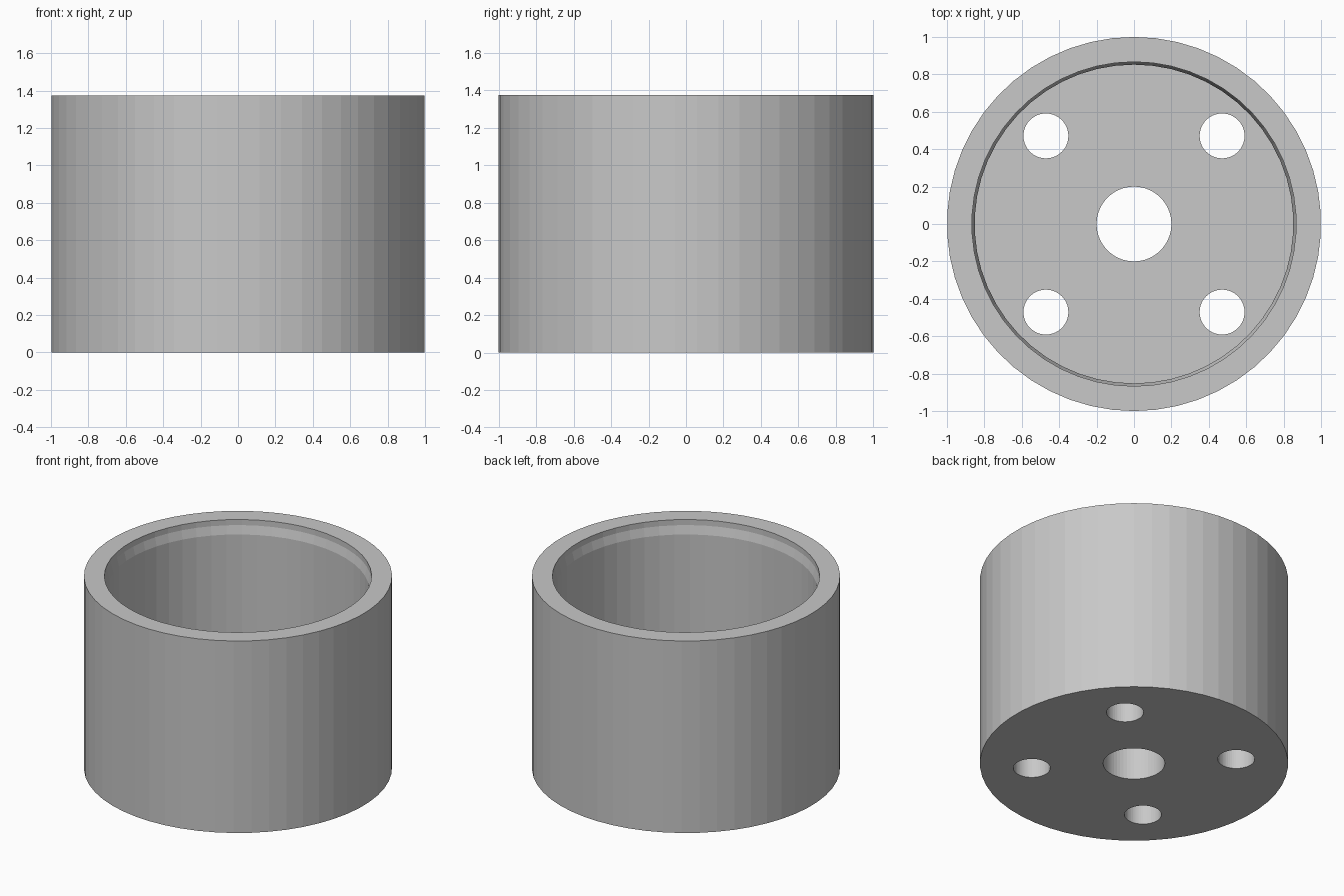
import bpy, bmesh, math
from mathutils import Vector

if "Cube" in bpy.data.objects:
    bpy.data.objects.remove(bpy.data.objects["Cube"])

SEGMENTS = 54
HEIGHT = 1.375
FLOOR = 0.30

grey = bpy.data.materials.new("light grey")
grey.diffuse_color = (0.58, 0.58, 0.58, 1)
grey.use_nodes = True
grey.node_tree.nodes["Principled BSDF"].inputs["Base Color"].default_value = grey.diffuse_color


def lathe(name, profile):
    """Turn a (radius, z) profile around the z axis into a closed solid."""
    bm = bmesh.new()
    verts = [bm.verts.new((0, -r, z)) for r, z in profile]
    edges = [bm.edges.new(pair) for pair in zip(verts, verts[1:])]
    bmesh.ops.spin(bm, geom=verts + edges, axis=Vector((0, 0, 1)), cent=Vector(),
                   angle=math.tau, steps=SEGMENTS, use_duplicate=False)
    bmesh.ops.remove_doubles(bm, verts=bm.verts, dist=1e-4)
    bmesh.ops.dissolve_limit(bm, angle_limit=0.001, verts=bm.verts, edges=bm.edges)
    bmesh.ops.recalc_face_normals(bm, faces=bm.faces)
    mesh = bpy.data.meshes.new(name)
    bm.to_mesh(mesh)
    bm.free()
    mesh.materials.append(grey)
    obj = bpy.data.objects.new(name, mesh)
    bpy.context.collection.objects.link(obj)
    return obj


def drill(target, x, y, radius):
    """Cut a round vertical hole through the floor."""
    bpy.ops.mesh.primitive_cylinder_add(vertices=SEGMENTS, radius=radius, depth=1,
                                        location=(x, y, 0.1))
    cutter = bpy.context.object
    cutter.name = "hole_cutter"
    cutter.hide_render = True
    cutter.data.materials.append(grey)
    cut = target.modifiers.new("hole", 'BOOLEAN')
    cut.operation = 'DIFFERENCE'
    cut.solver = 'EXACT'
    cut.object = cutter
    bpy.context.view_layer.objects.active = target
    bpy.ops.object.modifier_apply(modifier=cut.name)
    bpy.data.objects.remove(cutter)


# Cup: outer wall, flat rim, recessed lip, tapered step, bore and floor
cup = lathe("cup", [(0, 0), (1, 0), (1, HEIGHT), (0.867, HEIGHT),
                    (0.867, HEIGHT - 0.04), (0.852, HEIGHT - 0.10),
                    (0.852, FLOOR), (0, FLOOR)])

# Centre hole and four mounting holes in the floor
drill(cup, 0, 0, 0.2)
for sx in (-1, 1):
    for sy in (-1, 1):
        drill(cup, sx * 0.471, sy * 0.471, 0.12)
